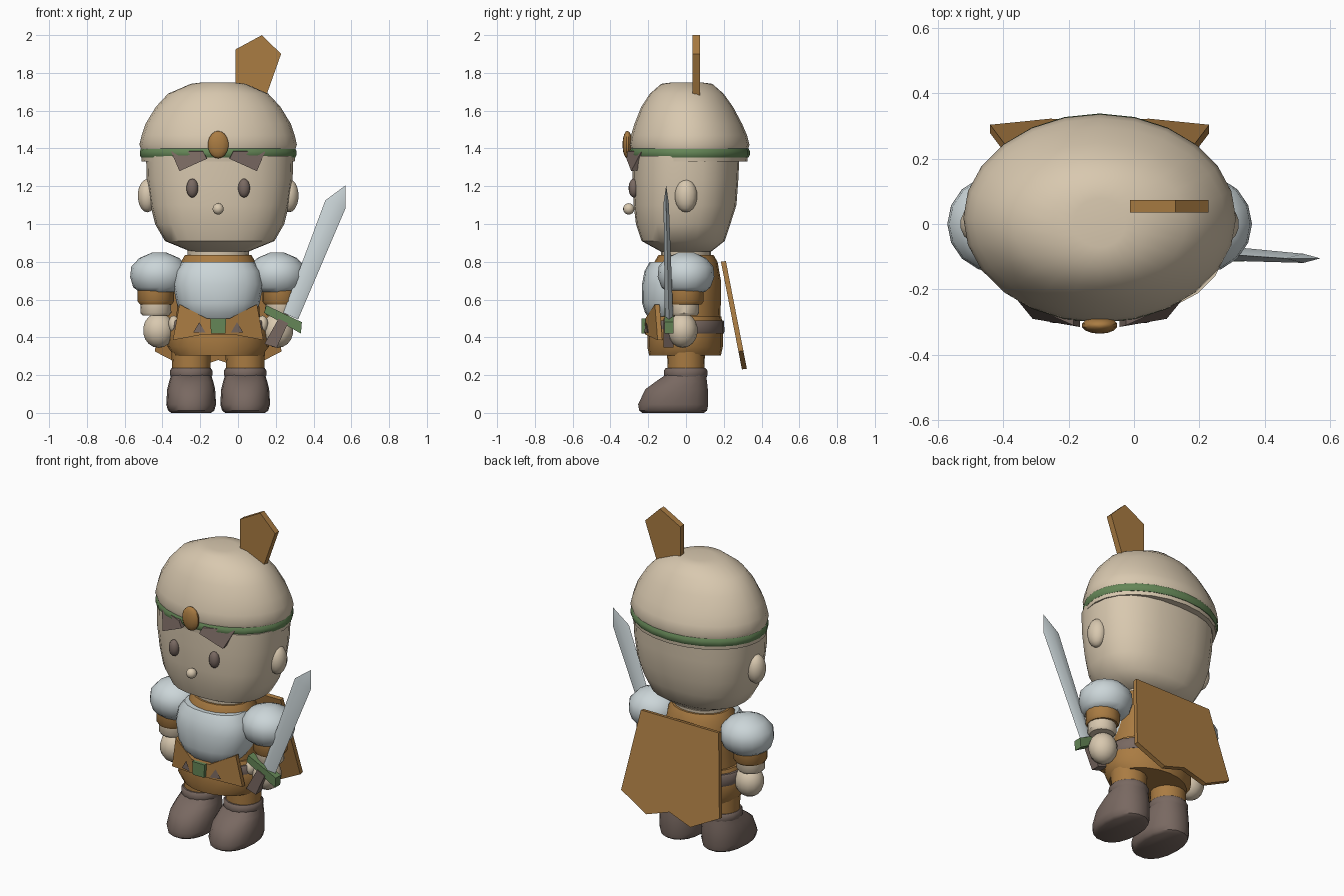
import bpy, bmesh, math
from mathutils import Vector

if "Cube" in bpy.data.objects:
    bpy.data.objects.remove(bpy.data.objects["Cube"])

CX = -0.105  # body centre line


def material(name, r, g, b):
    m = bpy.data.materials.new(name)
    m.diffuse_color = (r, g, b, 1)
    m.use_nodes = True
    m.node_tree.nodes["Principled BSDF"].inputs["Base Color"].default_value = m.diffuse_color
    return m


skin = material("warm_cream", .69, .58, .43)
leather = material("golden_brown", .40, .20, .055)
steel = material("pale_steel", .60, .67, .69)
dark = material("dark_taupe", .19, .14, .12)
green = material("moss_green", .13, .24, .095)


def finish(name, bm, mat):
    bmesh.ops.recalc_face_normals(bm, faces=bm.faces[:])
    me = bpy.data.meshes.new(name)
    bm.to_mesh(me)
    bm.free()
    me.materials.append(mat)
    ob = bpy.data.objects.new(name, me)
    bpy.context.collection.objects.link(ob)
    return ob


def loft(name, rings, mat, x=CX, n=20, power=2.0):
    """Stack of closed oval rings (z, radius x, radius y, centre y), capped."""
    bm = bmesh.new()
    loops = []
    for z, rx, ry, cy in rings:
        loop = []
        for i in range(n):
            a = 2 * math.pi * i / n
            c, s = math.cos(a), math.sin(a)
            loop.append(bm.verts.new((
                x + rx * math.copysign(abs(c) ** (2 / power), c),
                cy + ry * math.copysign(abs(s) ** (2 / power), s), z)))
        loops.append(loop)
    for a, b in zip(loops, loops[1:]):
        for i in range(n):
            bm.faces.new((a[i], a[(i + 1) % n], b[(i + 1) % n], b[i]))
    bm.faces.new(loops[0])
    bm.faces.new(loops[-1])
    return finish(name, bm, mat)


def ball(name, loc, radii, mat, u=14, v=9):
    bm = bmesh.new()
    bmesh.ops.create_uvsphere(bm, u_segments=u, v_segments=v, radius=1)
    for vert in bm.verts:
        vert.co = Vector(loc) + Vector([c * r for c, r in zip(vert.co, radii)])
    return finish(name, bm, mat)


def plate(name, pts, mat, push):
    """Polygon extruded along the push vector."""
    bm = bmesh.new()
    f = bm.faces.new([bm.verts.new(p) for p in pts])
    ext = bmesh.ops.extrude_face_region(bm, geom=[f], use_keep_orig=True)
    for e in ext["geom"]:
        if isinstance(e, bmesh.types.BMVert):
            e.co += Vector(push)
    return finish(name, bm, mat)


# Head, nose and cap
loft("head", [(.855, .155, .135, 0), (.91, .29, .22, -.015), (1.0, .342, .25, -.015),
              (1.1, .367, .272, -.005), (1.235, .386, .28, -.003), (1.36, .39, .283, 0)],
     skin, x=CX + .008, n=24, power=2.4)
ball("nose", (CX, -.303, 1.08), (.03, .03, .03), skin)
loft("cap", [(1.385, .405, .308, .018), (1.42, .417, .318, .018), (1.47, .405, .307, .016),
             (1.53, .385, .285, .012), (1.62, .33, .243, .006), (1.69, .265, .195, .004),
             (1.742, .145, .135, .004), (1.75, .08, .075, .004)], skin, n=24)
loft("cap_rim", [(1.33, .405, .306, .018), (1.36, .408, .31, .018)], skin, n=24)
loft("cap_band", [(1.352, .408, .312, .018), (1.365, .415, .32, .018),
                  (1.385, .415, .32, .018), (1.4, .408, .312, .018)], green, n=24)
ball("cap_gem", (CX, -.31, 1.42), (.056, .026, .073), leather)
plate("feather", [(-.012, .035, 1.925), (.127, .035, 2.0), (.228, .035, 1.90),
                  (.15, .035, 1.68), (-.012, .035, 1.74)], leather, (0, .038, 0))

# Neck, torso and tunic
loft("neck", [(.80, .16, .13, 0), (.88, .165, .135, 0)], skin)
loft("tunic_body", [(.45, .225, .18, 0), (.6, .215, .185, 0), (.7, .215, .185, 0),
                    (.8, .197, .167, 0), (.837, .175, .145, 0)], leather)
loft("breastplate", [(.49, .15, .12, -.065), (.53, .195, .155, -.062), (.58, .22, .172, -.06),
                     (.68, .24, .173, -.06), (.75, .225, .16, -.06), (.8, .19, .132, -.06)],
     steel, power=2.3)
loft("tunic_skirt", [(.305, .235, .19, -.005), (.35, .268, .2, -.005),
                     (.44, .265, .2, -.005), (.51, .235, .188, 0)], leather)
loft("belt", [(.42, .262, .2, 0), (.43, .268, .203, 0), (.48, .266, .202, 0),
              (.49, .258, .198, 0)], dark)
plate("belt_buckle", [(CX - .042, -.236, .50), (CX + .042, -.236, .50),
                      (CX + .038, -.236, .42), (CX - .038, -.236, .42)], green, (0, .03, 0))

# Mirrored parts
for s, side in ((-1, "left"), (1, "right")):
    def at(d):
        return CX + s * d
    ball(f"ear_{side}", (at(.375), 0, 1.15), (.052, .06, .088), skin)
    ball(f"eye_{side}", (at(.137), -.276, 1.19), (.032, .028, .05), dark)
    plate(f"headband_bow_{side}", [(at(.25), -.235, 1.385), (at(.205), -.29, 1.28),
                                   (at(.06), -.315, 1.345), (at(.08), -.31, 1.385)],
          dark, (0, .04, .005))
    # Arm
    ax = at(.33)
    loft(f"shoulder_guard_{side}",
         [(.64, .105, .1, 0), (.665, .138, .13, 0), (.72, .154, .15, 0), (.775, .148, .145, 0),
          (.82, .105, .105, 0), (.85, .035, .04, 0)], steel, x=at(.312), n=16)
    loft(f"sleeve_{side}", [(.575, .085, .088, -.005), (.59, .096, .098, -.005),
                            (.65, .096, .098, -.005)], leather, x=ax, n=16)
    loft(f"forearm_{side}", [(.515, .07, .07, -.01), (.53, .082, .08, -.01),
                             (.58, .08, .08, -.01)], skin, x=ax, n=16)
    ball(f"hand_{side}", (at(.315), -.018, .437), (.085, .08, .093), skin)
    ball(f"thumb_{side}", (at(.235), -.06, .47), (.03, .035, .045), skin)
    # Leg and boot
    lx = at(.143)
    loft(f"trouser_leg_{side}", [(.2, .1, .098, 0), (.34, .105, .1, 0)], leather, x=lx, n=16)
    loft(f"boot_cuff_{side}", [(.185, .106, .11, -.002), (.2, .112, .115, -.002),
                               (.225, .112, .115, -.002), (.237, .104, .106, -.002)],
         dark, x=lx, n=16)
    loft(f"boot_{side}", [(0, .105, .165, -.068), (.012, .122, .182, -.068),
                          (.045, .132, .188, -.068), (.125, .127, .168, -.05),
                          (.165, .117, .138, -.025), (.2, .106, .11, -.002)],
         dark, x=lx, n=18, power=2.2)
    # Hanging front flap with a small stud
    plate(f"front_flap_{side}", [(CX, -.215, .50), (at(.06), -.215, .50), (at(.205), -.165, .575),
                                 (at(.24), -.15, .385), (at(.08), -.215, .415), (CX, -.218, .415)],
          leather, (0, .025, 0))
    tri = [(at(.1 + d), y, .425) for d, y in ((-.033, -.222), (.033, -.205), (0, -.19))]
    bm = bmesh.new()
    base = [bm.verts.new(p) for p in tri]
    tip = bm.verts.new((at(.1), -.212, .48))
    bm.faces.new(base)
    for i in range(3):
        bm.faces.new((base[i], base[(i + 1) % 3], tip))
    finish(f"flap_stud_{side}", bm, dark)

# Shield carried on the back, leaning outwards towards the bottom
outline = [(-.265, .80), (.265, .80), (.335, .325), (.15, .23), (0, .28), (-.15, .23), (-.335, .325)]
plate("back_shield", [(CX + d, .185 + (.8 - z) * .195, z) for d, z in outline],
      leather, (0, .026, .004))

# Sword blade: diamond section with a ridge on each side
bm = bmesh.new()
y0, y1 = -.09, -.105
left = [bm.verts.new(p) for p in ((.24, y0, .53), (.462, y1, 1.125))]
right = [bm.verts.new(p) for p in ((.318, y0, .495), (.57, y1, 1.085))]
tip = bm.verts.new((.57, y1, 1.205))
for t in (-1, 1):
    r0 = bm.verts.new((.279, y0 + t * .022, .512))
    r1 = bm.verts.new((.518, y1 + t * .014, 1.11))
    bm.faces.new((left[0], r0, r1, left[1]))
    bm.faces.new((r0, right[0], right[1], r1))
    bm.faces.new((left[1], r1, tip))
    bm.faces.new((r1, right[1], tip))
finish("sword_blade", bm, steel)
plate("sword_guard", [(.15, -.115, .57), (.338, -.115, .48), (.333, -.115, .42),
                      (.138, -.115, .53)], green, (0, .05, 0))
plate("sword_grip", [(.215, -.12, .50), (.265, -.12, .475), (.205, -.12, .345),
                     (.14, -.12, .365)], dark, (0, .055, 0))

# Smooth the rounded parts, keep hard edges crisp
bpy.ops.object.select_all(action='SELECT')
bpy.context.view_layer.objects.active = bpy.data.objects["head"]
bpy.ops.object.shade_smooth_by_angle(angle=math.radians(40))
